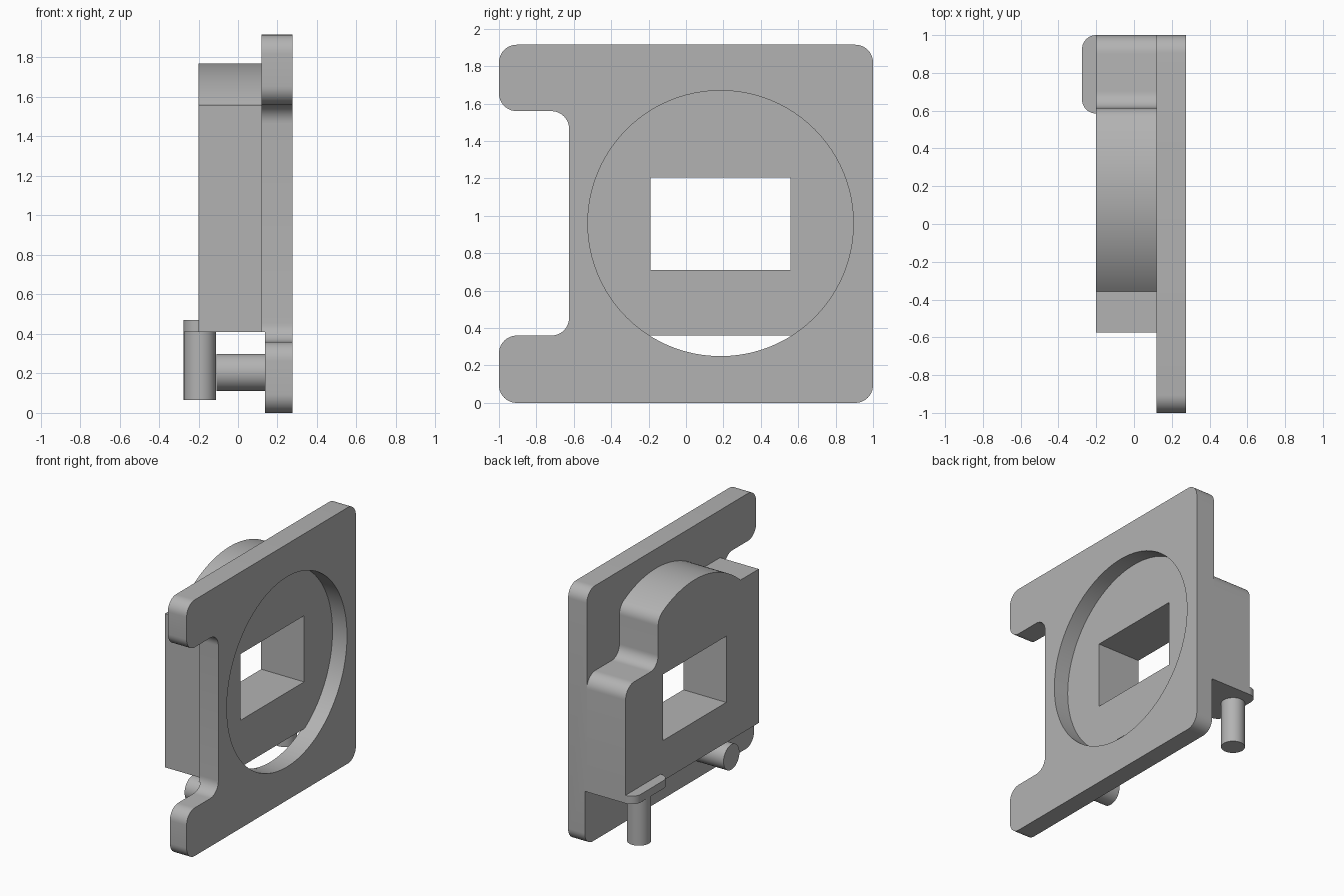
import bpy, bmesh, math
from mathutils import Vector

cube = bpy.data.objects.get("Cube")
if cube:
    bpy.data.objects.remove(cube, do_unlink=True)

mat = bpy.data.materials.new("light_grey")
mat.use_nodes = True
GREY = (0.45, 0.45, 0.45, 1)
mat.diffuse_color = GREY
mat.node_tree.nodes["Principled BSDF"].inputs["Base Color"].default_value = GREY

CY, CZ = 0.185, 0.96          # shared centre of recess and arch
RECESS_R, ARCH_R = 0.71, 0.81


def rounded(corners, steps=10):
    """Outline from (u, v, radius) corners, each replaced by a fillet arc."""
    out = []
    for i, (u, v, r) in enumerate(corners):
        p = Vector((u, v))
        if r == 0:
            out.append(p)
            continue
        a = (Vector(corners[i - 1][:2]) - p).normalized()
        b = (Vector(corners[(i + 1) % len(corners)][:2]) - p).normalized()
        half = a.angle(b) / 2
        centre = p + (a + b).normalized() * (r / math.sin(half))
        start = p + a * (r / math.tan(half)) - centre
        end = p + b * (r / math.tan(half)) - centre
        sweep = start.angle(end)
        for k in range(steps + 1):
            t = k / steps
            out.append(centre + (start * math.sin((1 - t) * sweep)
                                 + end * math.sin(t * sweep)) / math.sin(sweep))
    return out


def arc(radius, first, last, steps):
    """Points about the shared centre; angles in degrees from straight up."""
    angles = [math.radians(first + (last - first) * k / steps) for k in range(steps + 1)]
    return [(CY + radius * math.sin(a), CZ + radius * math.cos(a), 0) for a in angles]


def prism(name, outline, low, high, axis="x"):
    """Extrude an outline along x (outline is y, z) or z (outline is x, y)."""
    def place(p, h):
        return (h, p[0], p[1]) if axis == "x" else (p[0], p[1], h)
    bm = bmesh.new()
    face = bm.faces.new([bm.verts.new(place(p, low)) for p in outline])
    top = bmesh.ops.extrude_face_region(bm, geom=[face])["geom"]
    moved = [g for g in top if isinstance(g, bmesh.types.BMVert)]
    bmesh.ops.translate(bm, verts=moved, vec=place((0, 0), high - low))
    bmesh.ops.recalc_face_normals(bm, faces=bm.faces)
    mesh = bpy.data.meshes.new(name)
    bm.to_mesh(mesh)
    bm.free()
    mesh.materials.append(mat)
    obj = bpy.data.objects.new(name, mesh)
    bpy.context.collection.objects.link(obj)
    return obj


def rect(u0, u1, v0, v1):
    return [(u0, v0), (u1, v0), (u1, v1), (u0, v1)]


def circle(u, v, r, n=48):
    return [(u + r * math.cos(math.tau * k / n), v + r * math.sin(math.tau * k / n))
            for k in range(n)]


def cut(obj, cutters):
    for c in cutters:
        c.hide_render = True
        mod = obj.modifiers.new("cut", "BOOLEAN")
        mod.object, mod.operation, mod.solver = c, "DIFFERENCE", "EXACT"
        bpy.context.view_layer.objects.active = obj
        bpy.ops.object.modifier_apply(modifier=mod.name)
        bpy.data.objects.remove(c, do_unlink=True)


def window():
    return prism("window_cutter", rect(-0.19, 0.56, 0.71, 1.205), -0.5, 0.5)


# Side plate with a notch, a round blind recess and a slot at its foot
R = 0.095
plate = prism("side_plate", rounded([
    (-1, 0, R), (1, 0, R), (1, 1.915, R), (-1, 1.915, R), (-1, 1.56, R),
    (-0.625, 1.56, R), (-0.625, 0.36, R), (-1, 0.36, R)]), 0.12, 0.275)
slot_angle = math.degrees(math.acos((CZ - 0.36) / RECESS_R))
slot = [p[:2] for p in arc(RECESS_R, 180 - slot_angle, 180 + slot_angle, 24)]
cut(plate, [
    prism("foot_cutter", rect(-2, 2, -1, 0.41), 0, 0.137),
    prism("recess_cutter", circle(CY, CZ, RECESS_R, 96), 0.155, 0.5),
    prism("slot_cutter", slot, 0, 0.5),
    window()])

# Body block: arch, step down to a shelf, square opening
body = prism("body_block", rounded(
    [(-0.575, 0.41, 0), (1, 0.41, 0), (1, 1.28, 0.1), (0.615, 1.28, 0.09),
     (0.615, 1.648, 0.1)] + arc(ARCH_R, 25, -42.1, 40) + [(-0.575, 1.56, 0)]),
    -0.2, 0.12)
cut(body, [window()])

# Tab with a hanging pin, and a sideways peg
tab = prism("pin_tab", rounded([(-0.275, 0.585, 0.074), (-0.195, 0.585, 0),
                                (-0.195, 1, 0), (-0.275, 1, 0.074)]), 0.41, 0.47, "z")
pin = prism("hanging_pin", circle(-0.193, 0.83, 0.082), 0.065, 0.411, "z")
peg = prism("side_peg", circle(-0.38, 0.205, 0.094), -0.11, 0.14)

bpy.ops.object.select_all(action="DESELECT")
for obj in (plate, body, tab, pin, peg):
    obj.select_set(True)
bpy.context.view_layer.objects.active = plate
bpy.ops.object.shade_smooth_by_angle(angle=math.radians(30))
